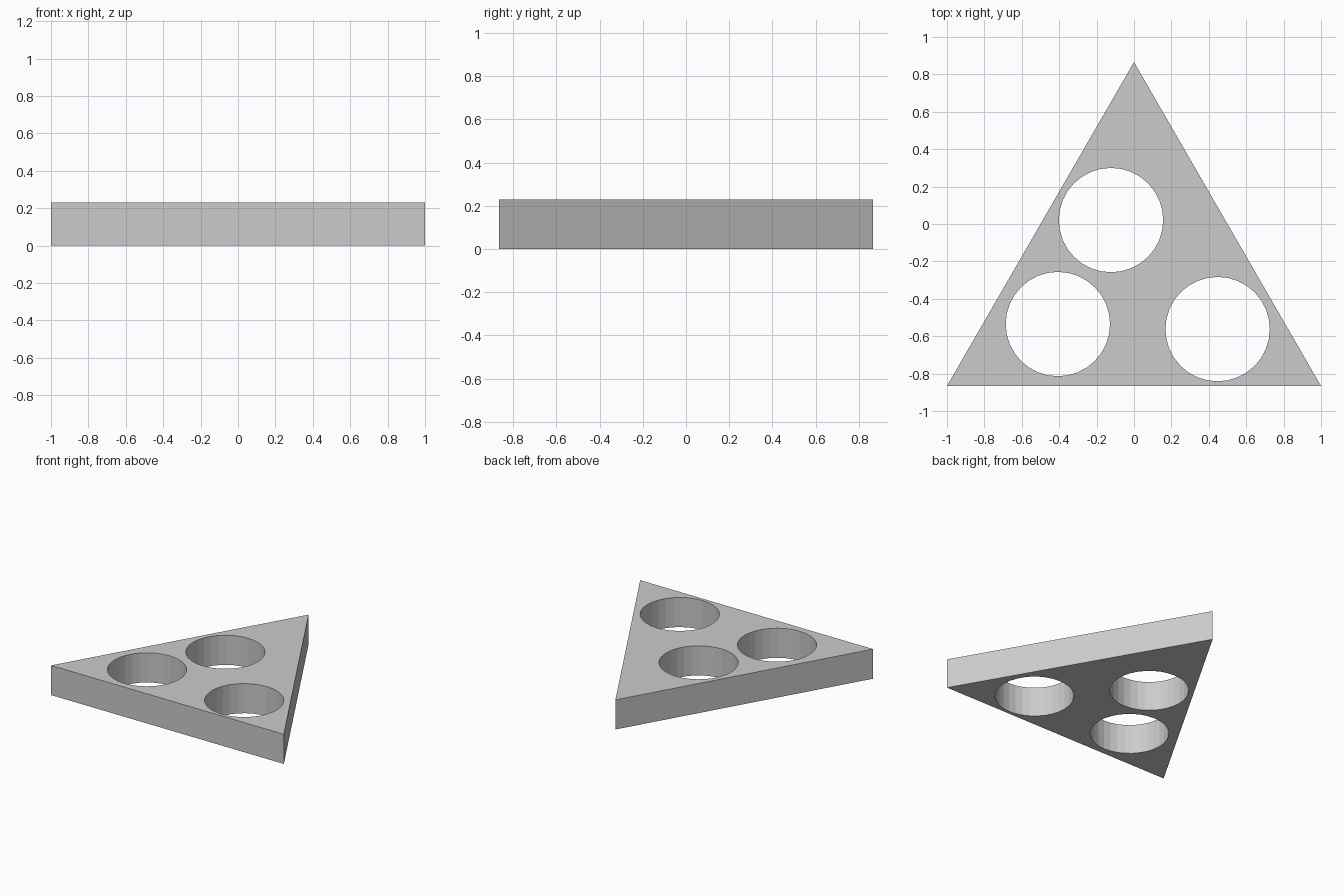
import bpy, bmesh

if "Cube" in bpy.data.objects:
    bpy.data.objects.remove(bpy.data.objects["Cube"])

HEIGHT = 0.23
HALF_Y = 0.866
HOLE_RADIUS = 0.279
HOLES = [(-0.123, 0.021), (-0.407, -0.535), (0.447, -0.562)]

# Triangular plate: extruded profile
bm = bmesh.new()
corners = [(-1, -HALF_Y), (1, -HALF_Y), (0, HALF_Y)]
face = bm.faces.new([bm.verts.new((x, y, 0)) for x, y in corners])
top = bmesh.ops.extrude_face_region(bm, geom=[face])["geom"]
bmesh.ops.translate(bm, vec=(0, 0, HEIGHT),
                    verts=[v for v in top if isinstance(v, bmesh.types.BMVert)])
bmesh.ops.recalc_face_normals(bm, faces=bm.faces)
mesh = bpy.data.meshes.new("triangular_plate")
bm.to_mesh(mesh)
bm.free()
plate = bpy.data.objects.new("triangular_plate", mesh)
bpy.context.collection.objects.link(plate)

# Round through-holes
for i, (x, y) in enumerate(HOLES):
    bpy.ops.mesh.primitive_cylinder_add(vertices=32, radius=HOLE_RADIUS, depth=1,
                                        location=(x, y, HEIGHT / 2))
    cutter = bpy.context.object
    cutter.name = f"hole_cutter_{i + 1}"
    cutter.hide_render = True
    mod = plate.modifiers.new(f"hole_{i + 1}", "BOOLEAN")
    mod.operation = "DIFFERENCE"
    mod.solver = "EXACT"
    mod.object = cutter
    bpy.context.view_layer.objects.active = plate
    bpy.ops.object.modifier_apply(modifier=mod.name)
    bpy.data.objects.remove(cutter)
